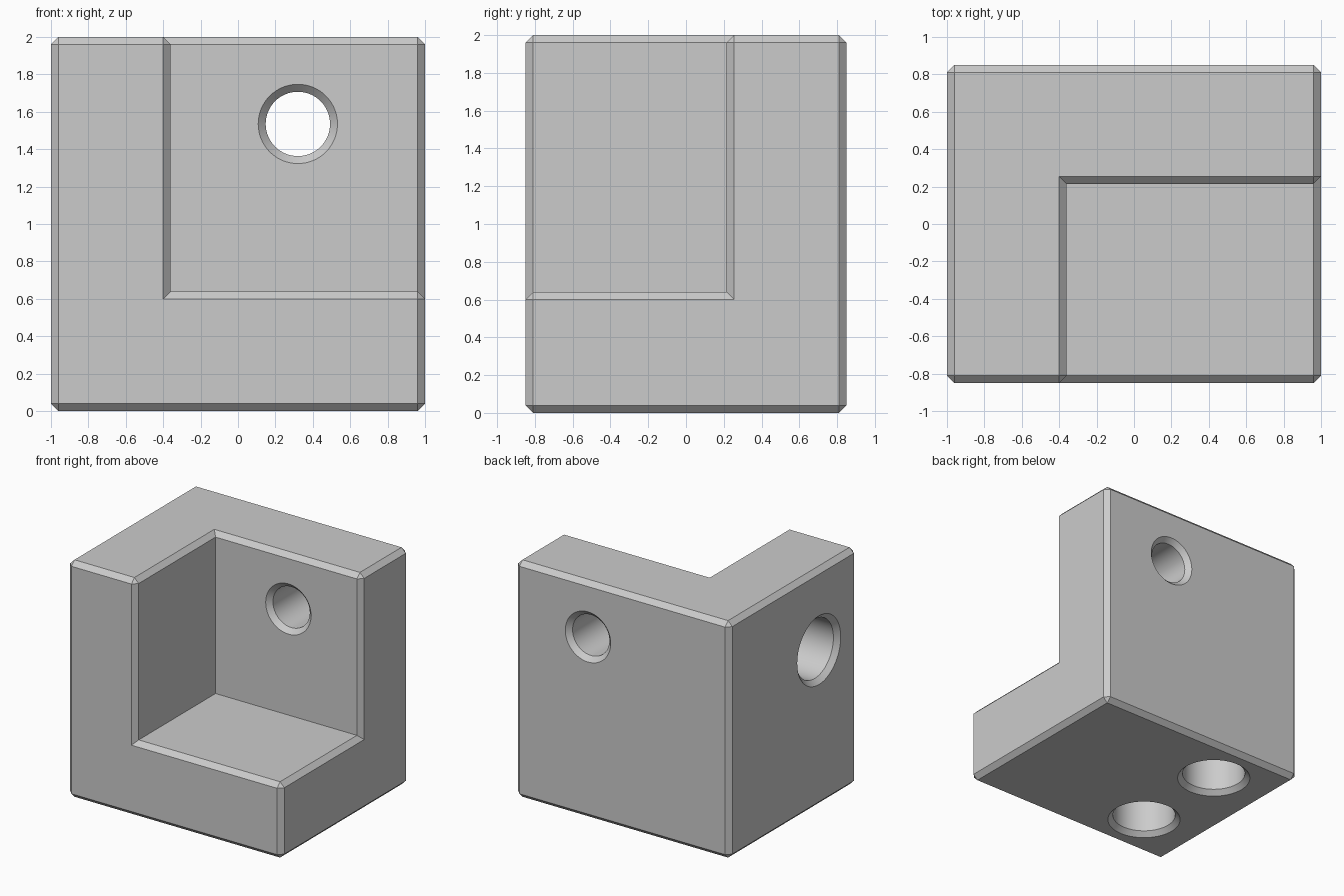
import bpy
import bmesh
import math
from mathutils import Matrix, Vector

if "Cube" in bpy.data.objects:
    bpy.data.objects.remove(bpy.data.objects["Cube"], do_unlink=True)

CHAMFER = 0.04
SIZE = Vector((2, 1.7, 2))
NOTCH = Vector((-0.36, 0.215, 0.64))   # inner corner of the cut-out

grey = bpy.data.materials.new("light_grey")
grey.use_nodes = True
grey.diffuse_color = (0.6, 0.6, 0.6, 1)
grey.node_tree.nodes["Principled BSDF"].inputs["Base Color"].default_value = (0.6, 0.6, 0.6, 1)


def add_object(name, bm):
    bmesh.ops.recalc_face_normals(bm, faces=bm.faces)
    mesh = bpy.data.meshes.new(name)
    bm.to_mesh(mesh)
    bm.free()
    mesh.materials.append(grey)
    obj = bpy.data.objects.new(name, mesh)
    bpy.context.collection.objects.link(obj)
    return obj


def box(name, low, high):
    bm = bmesh.new()
    bmesh.ops.create_cube(bm, size=1)
    size = high - low
    bmesh.ops.transform(bm, verts=bm.verts,
                        matrix=Matrix.Translation((low + high) / 2) @ Matrix.Diagonal((*size, 1)))
    return add_object(name, bm)


def hole(name, mouth, inward, radius, depth, through=False):
    """Turned cutter: chamfered mouth, straight bore, flat or chamfered end."""
    c, over = CHAMFER, 0.02
    profile = [(0, -over), (radius + c + over, -over), (radius, c)]
    if through:
        profile += [(radius, depth - c), (radius + c + over, depth + over), (0, depth + over)]
    else:
        profile += [(radius, depth), (0, depth)]
    bm = bmesh.new()
    verts = [bm.verts.new((r, 0, z)) for r, z in profile]
    edges = [bm.edges.new(pair) for pair in zip(verts, verts[1:])]
    bmesh.ops.spin(bm, geom=verts + edges, cent=(0, 0, 0), axis=(0, 0, 1),
                   angle=math.tau, steps=64)
    bmesh.ops.remove_doubles(bm, verts=bm.verts, dist=0.0001)
    turn = Vector(inward).to_track_quat("Z", "Y").to_matrix().to_4x4()
    bmesh.ops.transform(bm, verts=bm.verts, matrix=Matrix.Translation(mouth) @ turn)
    return add_object(name, bm)


def cut(target, cutter):
    mod = target.modifiers.new(cutter.name, "BOOLEAN")
    mod.operation = "DIFFERENCE"
    mod.solver = "EXACT"
    mod.object = cutter
    bpy.context.view_layer.objects.active = target
    bpy.ops.object.modifier_apply(modifier=mod.name)
    bpy.data.objects.remove(cutter, do_unlink=True)


# Block with a corner cut away
low = Vector((-SIZE.x / 2, -SIZE.y / 2, 0))
block = box("corner_block", low, low + SIZE)
cut(block, box("notch_cutter", Vector((NOTCH.x, -2, NOTCH.z)), Vector((2, NOTCH.y, 3))))

# Chamfer the outward edges, keep the inner corner sharp
bm = bmesh.new()
bm.from_mesh(block.data)
bmesh.ops.remove_doubles(bm, verts=bm.verts, dist=0.0001)
bmesh.ops.dissolve_limit(bm, angle_limit=0.01, verts=bm.verts, edges=bm.edges)
outer = [e for e in bm.edges if e.calc_face_angle_signed(0) > 1]
bmesh.ops.bevel(bm, geom=outer, offset=CHAMFER, offset_type="OFFSET",
                segments=1, affect="EDGES", clamp_overlap=True)
bm.to_mesh(block.data)
bm.free()

# Through hole in the back wall
cut(block, hole("back_hole", (0.32, NOTCH.y, 1.535), (0, 1, 0), 0.172,
                SIZE.y / 2 - NOTCH.y, through=True))

# Blind holes in the side and the underside
cut(block, hole("side_hole", (-1, -0.345, 1.32), (1, 0, 0), 0.25, 0.5))
for side in (-1, 1):
    cut(block, hole("base_hole", (-0.47, 0.435 * side, 0), (0, 0, 1), 0.25, 0.5))

# Smooth bores, crisp edges
block.data.materials.clear()
block.data.materials.append(grey)
bpy.ops.object.select_all(action="DESELECT")
block.select_set(True)
bpy.context.view_layer.objects.active = block
bpy.ops.object.shade_smooth_by_angle(angle=math.radians(30))
